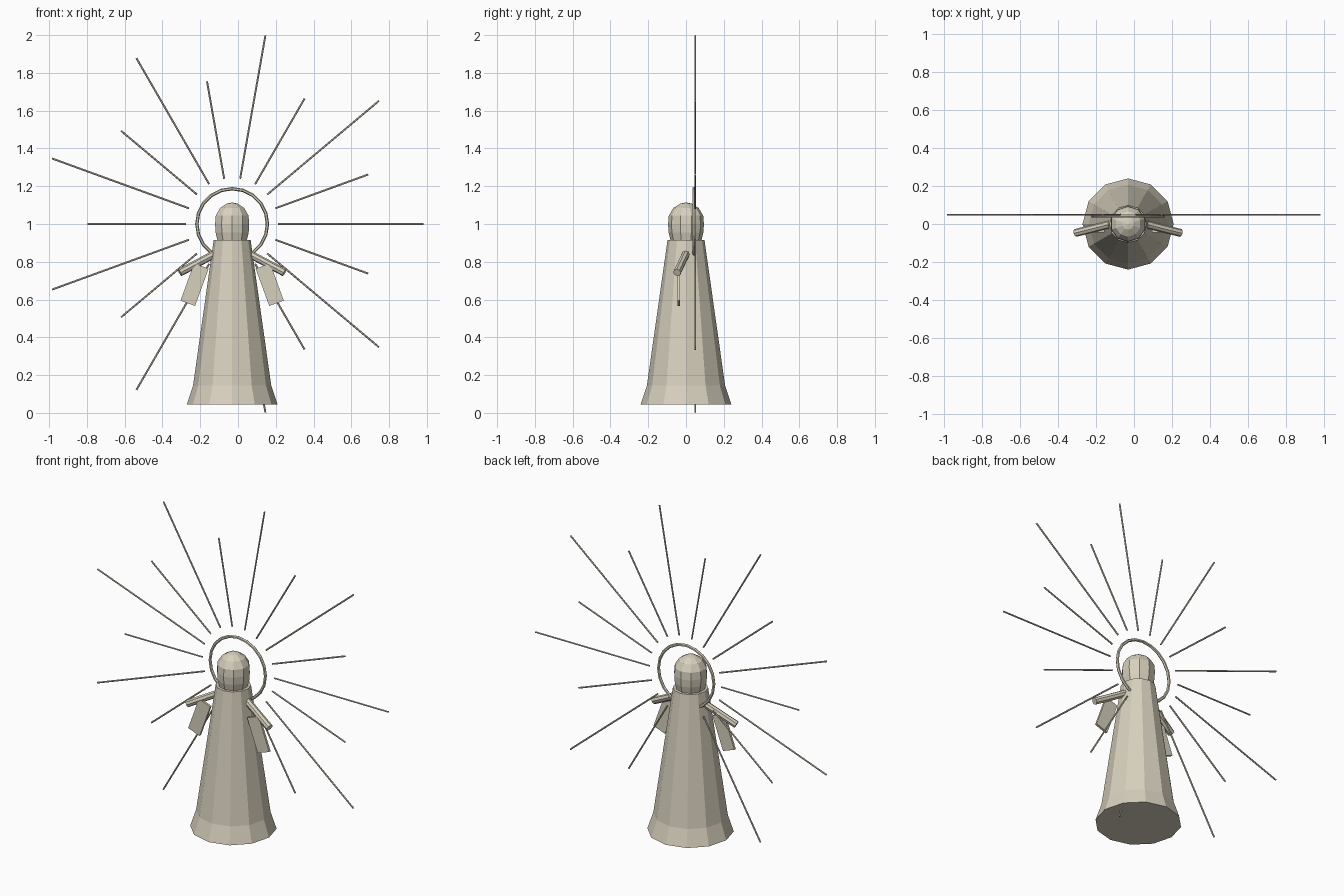
import bpy, bmesh, math
from mathutils import Vector, Matrix

if "Cube" in bpy.data.objects:
    bpy.data.objects.remove(bpy.data.objects["Cube"])

CX = -0.031          # figure axis
HZ = 1.0             # halo and ray centre height

stone = bpy.data.materials.new("warm_stone")
stone.diffuse_color = (0.68, 0.63, 0.51, 1)
stone.use_nodes = True
stone.node_tree.nodes["Principled BSDF"].inputs["Base Color"].default_value = stone.diffuse_color


def finish(bm, name):
    bmesh.ops.recalc_face_normals(bm, faces=bm.faces[:])
    me = bpy.data.meshes.new(name)
    bm.to_mesh(me)
    bm.free()
    me.materials.append(stone)
    ob = bpy.data.objects.new(name, me)
    bpy.context.collection.objects.link(ob)
    return ob


def lathe(name, profile, sides):
    """Turn (radius, z) points about the figure axis; radius 0 is a tip."""
    bm = bmesh.new()
    rings = []
    for r, z in profile:
        if r == 0:
            rings.append([bm.verts.new((CX, 0, z))] * sides)
            continue
        angles = [math.pi / 2 + i * math.tau / sides for i in range(sides)]
        rings.append([bm.verts.new((CX + r * math.cos(a), r * math.sin(a), z)) for a in angles])
    for lo, hi in zip(rings, rings[1:]):
        for i in range(sides):
            j = (i + 1) % sides
            bm.faces.new(list(dict.fromkeys((lo[i], lo[j], hi[j], hi[i]))))
    for ring, (r, z) in ((rings[0], profile[0]), (rings[-1], profile[-1])):
        if r > 0:
            bm.faces.new(ring)
    return finish(bm, name)


def add_rod(bm, a, b, radius, sides):
    a, b = Vector(a), Vector(b)
    d = b - a
    m = Matrix.Translation((a + b) / 2) @ d.to_track_quat('Z', 'Y').to_matrix().to_4x4()
    bmesh.ops.create_cone(bm, cap_ends=True, segments=sides, radius1=radius,
                          radius2=radius, depth=d.length, matrix=m)


# Robe with flared hem
lathe("robe", [(0.24, 0.045), (0.207, 0.145), (0.098, 0.915)], 12)

# Head
lathe("head", [(0.08, 0.905), (0.092, 0.955), (0.095, 1.0), (0.091, 1.045),
               (0.067, 1.085), (0.03, 1.108), (0, 1.114)], 10)

# Arms and hanging sleeves, one pair each
for side, label in ((-1, "left"), (1, "right")):
    bm = bmesh.new()
    add_rod(bm, (CX + side * 0.07, 0.005, 0.853), (CX + side * 0.277, -0.047, 0.743), 0.021, 8)
    finish(bm, label + "_arm")

    bm = bmesh.new()
    m = (Matrix.Translation((CX + side * 0.199, -0.039, 0.679))
         @ Matrix.Rotation(-side * math.radians(20), 4, 'Y')
         @ Matrix.Diagonal((0.082, 0.014, 0.21, 1)))
    bmesh.ops.create_cube(bm, size=1, matrix=m)
    finish(bm, label + "_sleeve")

# Halo ring behind the head
bpy.ops.mesh.primitive_torus_add(major_segments=20, minor_segments=6,
                                 major_radius=0.187, minor_radius=0.009,
                                 location=(CX, 0.042, HZ),
                                 rotation=(math.pi / 2, 0, 0))
halo = bpy.context.object
halo.name = "halo"
halo.data.materials.append(stone)

# Rays, long and short in turn
bm = bmesh.new()
for i in range(18):
    a = math.radians(20 * i)
    d = Vector((math.cos(a), 0, math.sin(a)))
    c = Vector((CX, 0.049, HZ))
    add_rod(bm, c + d * 0.243, c + d * (0.767 if i % 2 else 1.014), 0.005, 6)
finish(bm, "rays")
